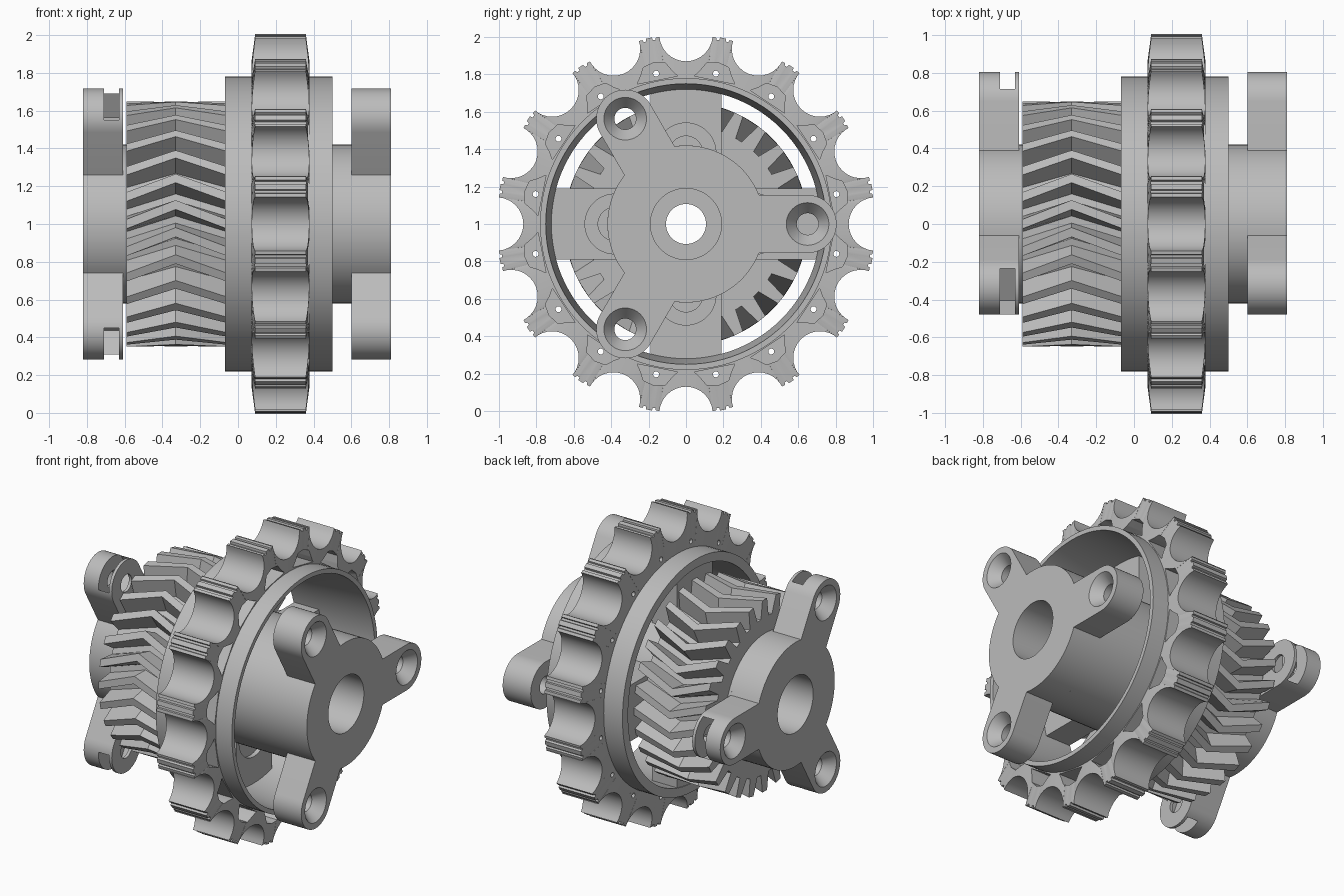
import bpy, bmesh
from math import sin, cos, pi, radians, asin, sqrt
from mathutils import Vector

if "Cube" in bpy.data.objects:
    bpy.data.objects.remove(bpy.data.objects["Cube"])

GREY = (0.5, 0.5, 0.5, 1)
metal = bpy.data.materials.new("plain_grey")
metal.use_nodes = True
metal.diffuse_color = GREY
metal.node_tree.nodes["Principled BSDF"].inputs["Base Color"].default_value = GREY

TEETH, GEAR_TEETH = 16, 28
ARM_R, ARM_W, HUB_R = 0.65, 0.155, 0.42
ARMS = [radians(a) for a in (0, 120, 240)]


def at(x, r, a):
    """Point at radius r and angle a around the wheel axis."""
    return Vector((x, r * cos(a), 1 + r * sin(a)))


def loft(bm, sections, loop=False):
    """Skin a row of equal closed sections; cap the ends or close the loop."""
    rows = [[bm.verts.new(p) for p in s] for s in sections]
    n = len(rows[0])
    pairs = list(zip(rows, rows[1:])) + ([(rows[-1], rows[0])] if loop else [])
    for a, b in pairs:
        for i in range(n):
            j = (i + 1) % n
            bm.faces.new((a[i], a[j], b[j], b[i]))
    if not loop:
        bm.faces.new(rows[0])
        bm.faces.new(rows[-1])


def circle(x, r, centre=(0, 0), n=72):
    return [at(x, r, 2 * pi * i / n) + Vector((0, *centre)) for i in range(n)]


def lathe(bm, profile, centre=(0, 0), loop=False, n=72):
    loft(bm, [circle(x, r, centre, n) for x, r in profile], loop)


def finish(bm, name):
    bmesh.ops.recalc_face_normals(bm, faces=bm.faces)
    mesh = bpy.data.meshes.new(name)
    bm.to_mesh(mesh)
    bm.free()
    obj = bpy.data.objects.new(name, mesh)
    bpy.context.collection.objects.link(obj)
    mesh.materials.append(metal)
    return obj


def activate(obj):
    bpy.ops.object.select_all(action="DESELECT")
    obj.select_set(True)
    bpy.context.view_layer.objects.active = obj


def cut(obj, bm):
    cutter = finish(bm, "cutter")
    cutter.hide_render = True
    activate(obj)
    mod = obj.modifiers.new("cut", "BOOLEAN")
    mod.operation, mod.solver, mod.object = "DIFFERENCE", "EXACT", cutter
    bpy.ops.object.modifier_apply(modifier=mod.name)
    bpy.data.objects.remove(cutter)


def smooth(obj):
    activate(obj)
    bpy.ops.object.shade_smooth_by_angle(angle=radians(30))


def cut_bore(obj):
    bm = bmesh.new()
    lathe(bm, [(-1, 0.19), (-0.45, 0.19), (-0.45, 0.107), (0.45, 0.107), (0.45, 0.19), (1, 0.19)])
    cut(obj, bm)


# Rim with tapered inside
bm = bmesh.new()
lathe(bm, [(-0.07, 0.78), (0.5, 0.78), (0.5, 0.75), (0.12, 0.72), (-0.07, 0.72)], loop=True, n=96)
smooth(finish(bm, "rim"))

# Tooth ring: round valleys, stepped tips, tapered sides
step = 2 * pi / TEETH
valley_r, valley_c = 0.1425, 1.0125
tip = [(8.1, 1.01), (9.2, 1.01), (9.4, 0.998), (10.2, 0.998), (10.4, 1.014)]
tip += [(22.5 - a, r) for a, r in reversed(tip)]
outline = []
for k in range(TEETH):
    for i in range(17):
        phi = radians(-87 + 174 * i / 16)
        v = Vector((valley_c - valley_r * cos(phi), valley_r * sin(phi)))
        outline.append((v.length, k * step + asin(v.y / v.length)))
    outline += [(r, k * step + radians(a)) for a, r in tip]


def taper(r):
    return 0.02 * max(0, (r - 0.85) / 0.16)


bm = bmesh.new()
loft(bm, [[at(0.07, 0.77, a) for r, a in outline],
          [at(0.07 + taper(r), r, a) for r, a in outline],
          [at(0.38 - taper(r), r, a) for r, a in outline],
          [at(0.38, 0.77, a) for r, a in outline]], loop=True)
teeth = finish(bm, "tooth_ring")

# Pocket and small drain hole in every tooth
half = [(0.785, 0.11), (0.82, 0.085), (0.865, 0.06)]
shape = [(r, w) for r, w in half] + [(0.88, 0)] + [(r, -w) for r, w in reversed(half)]
bm = bmesh.new()
for k in range(TEETH):
    a = (k + 0.5) * step
    loft(bm, [[at(x, r, a) + Vector((0, -w * sin(a), w * cos(a))) for r, w in shape]
              for x in (0.16, 0.5)])
cut(teeth, bm)
bm = bmesh.new()
for k in range(TEETH):
    a = (k + 0.5) * step
    lathe(bm, [(0, 0.016), (0.2, 0.016)], (0.82 * cos(a), 0.82 * sin(a)), n=12)
cut(teeth, bm)
smooth(teeth)

# Four spokes with counterbored holes
for k, side in enumerate(("back", "top", "front", "bottom")):
    a = k * pi / 2
    corners = [(0.3, -0.19), (0.735, -0.19), (0.735, 0.19), (0.3, 0.19)]
    bm = bmesh.new()
    loft(bm, [[at(x, r, a) + Vector((0, -w * sin(a), w * cos(a))) for r, w in corners]
              for x in (-0.065, 0.12)])
    spoke = finish(bm, side + "_spoke")
    bm = bmesh.new()
    lathe(bm, [(0.2, 0.16), (0.09, 0.16), (0.09, 0.09), (0.0, 0.09)],
          (0.38 * cos(a), 0.38 * sin(a)), n=48)
    cut(spoke, bm)
    smooth(spoke)

# Herringbone gear
pitch = 2 * pi / GEAR_TEETH
tooth = [(0.53, -0.34), (0.65, -0.17), (0.65, 0.17), (0.53, 0.34)]
bm = bmesh.new()
loft(bm, [[at(x, r, (k + f) * pitch + radians(twist)) for k in range(GEAR_TEETH) for r, f in tooth]
          for x, twist in ((-0.59, 0), (-0.33, -9), (-0.06, 0))])
gear = finish(bm, "herringbone_gear")
cut_bore(gear)
smooth(gear)

# Hub cylinders between gear and arm plates
for name, x0, x1 in (("left_hub", -0.07, 0.6), ("right_hub", -0.61, -0.59)):
    bm = bmesh.new()
    lathe(bm, [(x0, HUB_R), (x1, HUB_R)])
    hub = finish(bm, name)
    cut_bore(hub)
    smooth(hub)


# Three-armed end plates
def arm_plate(name, inner, outer):
    pts = []
    root = asin(ARM_W / HUB_R)
    for a in ARMS:
        centre = at(0, ARM_R, a)
        for i in range(25):
            t = a - pi / 2 + pi * i / 24
            pts.append(centre + Vector((0, ARM_W * cos(t), ARM_W * sin(t))))
        for i in range(19):
            pts.append(at(0, HUB_R, a + root + (2 * pi / 3 - 2 * root) * i / 18))
    bm = bmesh.new()
    loft(bm, [[p + Vector((x, 0, 0)) for p in pts] for x in (inner, outer)])
    plate = finish(bm, name)
    cut_bore(plate)
    s = 1 if outer > inner else -1
    bm = bmesh.new()
    for a in ARMS:
        lathe(bm, [(outer + s * 0.02, 0.13), (outer - s * 0.07, 0.058), (inner - s * 0.05, 0.058)],
              (ARM_R * cos(a), ARM_R * sin(a)), n=40)
    cut(plate, bm)
    return plate


smooth(arm_plate("left_arm_plate", 0.6, 0.81))
nut_plate = arm_plate("right_arm_plate", -0.61, -0.82)

# Nut slots opening through the arm ends
bm = bmesh.new()
for a in ARMS:
    corners = [(0.57, -0.14), (0.9, -0.14), (0.9, 0.14), (0.57, 0.14)]
    loft(bm, [[at(x, r, a) + Vector((0, -w * sin(a), w * cos(a))) for r, w in corners]
              for x in (-0.71, -0.63)])
cut(nut_plate, bm)
smooth(nut_plate)
